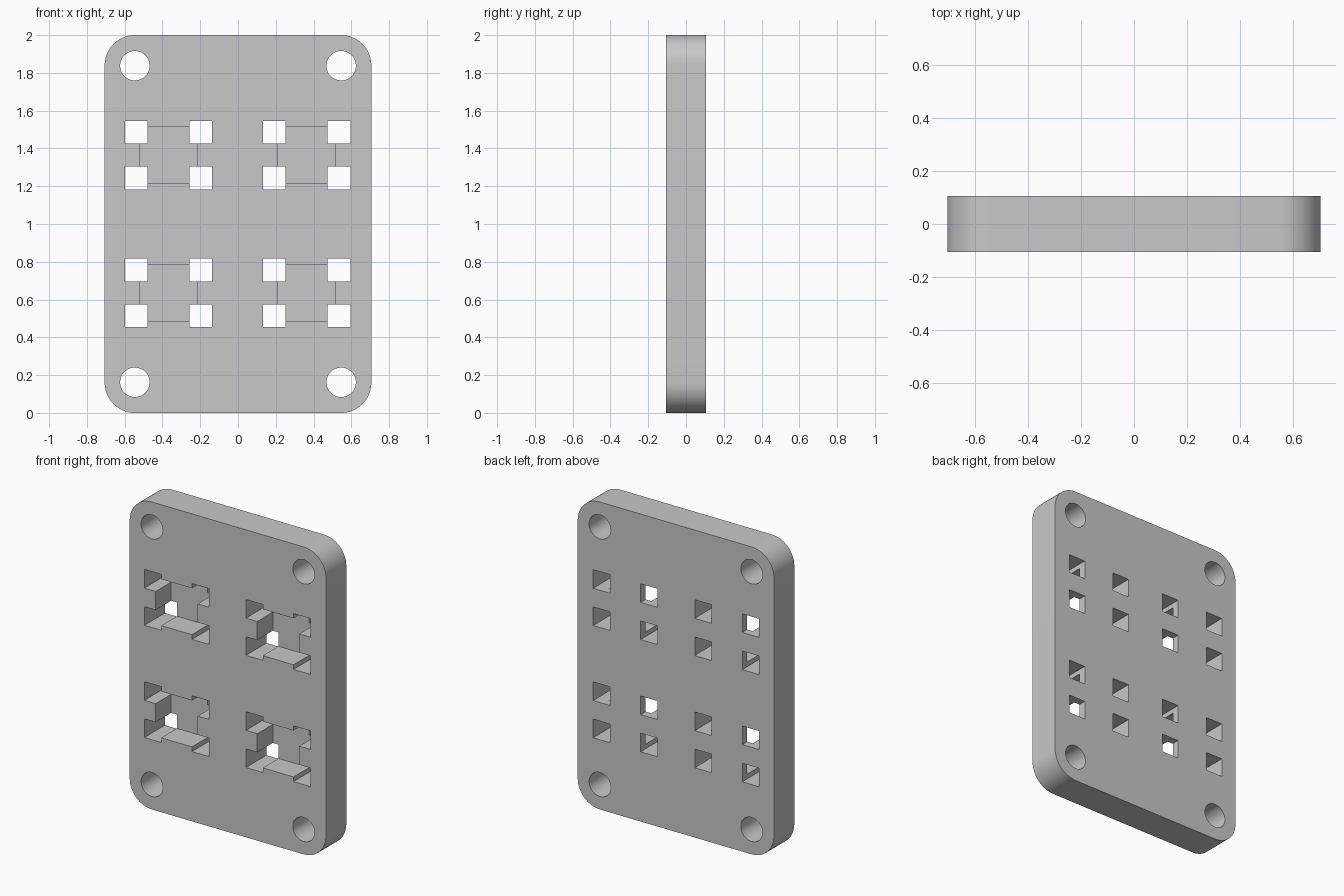
import bpy, bmesh, math
from mathutils import Matrix, Vector

cube = bpy.data.objects.get("Cube")
if cube:
    bpy.data.objects.remove(cube, do_unlink=True)

HALF_W, HALF_D, HEIGHT, RADIUS = 0.706, 0.105, 2.0, 0.16
MID = HEIGHT / 2

grey = bpy.data.materials.new("light_grey")
grey.use_nodes = True
colour = (0.58, 0.58, 0.58, 1)
grey.diffuse_color = colour
grey.node_tree.nodes["Principled BSDF"].inputs["Base Color"].default_value = colour


def make_object(name, bm):
    bmesh.ops.recalc_face_normals(bm, faces=bm.faces)
    mesh = bpy.data.meshes.new(name)
    bm.to_mesh(mesh)
    bm.free()
    mesh.materials.append(grey)
    obj = bpy.data.objects.new(name, mesh)
    bpy.context.collection.objects.link(obj)
    return obj


def add_box(bm, x, z, size, y0, y1):
    place = Matrix.Translation((x, (y0 + y1) / 2, z))
    scale = Matrix.Diagonal((size, y1 - y0, size, 1))
    bmesh.ops.create_cube(bm, size=1, matrix=place @ scale)


# Mounting plate: rounded rectangle profile pushed through its depth
bm = bmesh.new()
steps = 16
outline = []
for corner, (sx, sz) in enumerate([(1, 1), (-1, 1), (-1, -1), (1, -1)]):
    for i in range(steps + 1):
        a = (corner + i / steps) * math.pi / 2
        x = sx * (HALF_W - RADIUS) + RADIUS * math.cos(a)
        z = MID + sz * (MID - RADIUS) + RADIUS * math.sin(a)
        outline.append(bm.verts.new((x, -HALF_D, z)))
face = bm.faces.new(outline)
pushed = bmesh.ops.extrude_face_region(bm, geom=[face])["geom"]
bmesh.ops.translate(bm, vec=Vector((0, 2 * HALF_D, 0)),
                    verts=[v for v in pushed if isinstance(v, bmesh.types.BMVert)])
plate = make_object("mounting_plate", bm)

# Cutters: corner bolt holes, front pockets, square through holes
bolts, pockets, squares = bmesh.new(), bmesh.new(), bmesh.new()
for sx in (-1, 1):
    for sz in (-1, 1):
        place = Matrix.Translation((sx * 0.546, 0, MID + sz * 0.838))
        bmesh.ops.create_cone(bolts, cap_ends=True, segments=48, radius1=0.078,
                              radius2=0.078, depth=1,
                              matrix=place @ Matrix.Rotation(math.pi / 2, 4, 'X'))

for cx in (-0.368, 0.363):
    for cz in (0.635, 1.365):
        add_box(pockets, cx, cz, 0.302, -0.3, -HALF_D + 0.16)
        for dx in (-0.171, 0.171):
            for dz in (-0.121, 0.121):
                add_box(squares, cx + dx, cz + dz, 0.121, -0.5, 0.5)

cutters = [make_object("bolt_hole_cutter", bolts),
           make_object("pocket_cutter", pockets),
           make_object("square_hole_cutter", squares)]

bpy.ops.object.select_all(action='DESELECT')
plate.select_set(True)
bpy.context.view_layer.objects.active = plate
for cutter in cutters:
    cutter.hide_render = True
    cut = plate.modifiers.new(cutter.name, 'BOOLEAN')
    cut.operation = 'DIFFERENCE'
    cut.solver = 'EXACT'
    cut.object = cutter
    bpy.ops.object.modifier_apply(modifier=cut.name)
for cutter in cutters:
    bpy.data.objects.remove(cutter, do_unlink=True)

bpy.ops.object.shade_smooth_by_angle(angle=math.radians(30))
